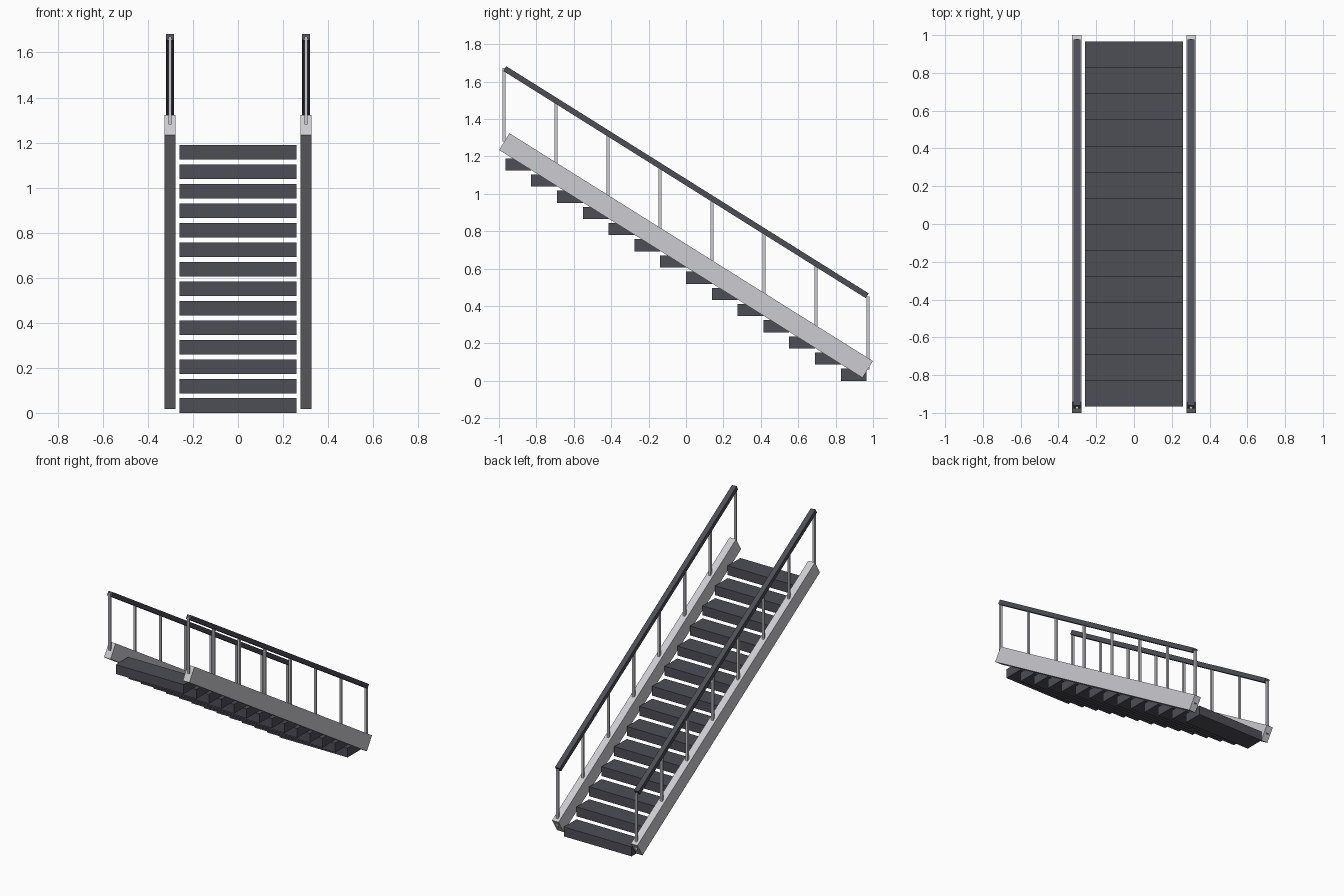
import bpy, math
from mathutils import Matrix, Vector

cube = bpy.data.objects.get("Cube")
if cube:
    bpy.data.objects.remove(cube, do_unlink=True)


def material(name, rgb):
    m = bpy.data.materials.new(name)
    m.use_nodes = True
    m.diffuse_color = (*rgb, 1)
    m.node_tree.nodes["Principled BSDF"].inputs["Base Color"].default_value = (*rgb, 1)
    return m


dark = material("charcoal", (0.075, 0.075, 0.093))
light = material("light grey metal", (0.6, 0.6, 0.635))


def box(name, centre, size, mat, tilt=0.0):
    bpy.ops.mesh.primitive_cube_add(size=1)
    ob = bpy.context.object
    ob.name = ob.data.name = name
    ob.data.transform(Matrix.Rotation(tilt, 4, "X") @ Matrix.Diagonal((*size, 1)))
    ob.location = Vector(centre)
    ob.data.materials.append(mat)
    return ob


STEPS, RUN, RISE, THICK = 14, 0.138, 0.0865, 0.065
SLOPE = RISE / RUN
TILT = -math.atan(SLOPE)
STRINGER_Z, RAIL_Z = 0.67, 1.062   # heights at mid-length

# Treads, rising towards the front
for i in range(STEPS):
    y = ((STEPS - 1) / 2 - i) * RUN
    box(f"tread_{i + 1}", (0, y, THICK / 2 + i * RISE), (0.52, RUN, THICK), dark)

# Sloping side beams, handrails and upright posts
POSTS, REACH = 8, 0.973
for side, sx in (("left", 1), ("right", -1)):
    x = sx * 0.302
    box(f"{side}_stringer", (x, 0, STRINGER_Z), (0.05, 2.293, 0.105), light, TILT)
    box(f"{side}_handrail", (x, 0, RAIL_Z), (0.036, 2.286, 0.03), dark, TILT)
    for i in range(POSTS):
        y = -REACH + 2 * REACH * i / (POSTS - 1)
        low, high = (z - SLOPE * y for z in (STRINGER_Z, RAIL_Z))
        box(f"{side}_post_{i + 1}", (x, y, (low + high) / 2),
            (0.015, 0.015, high - low), light)
